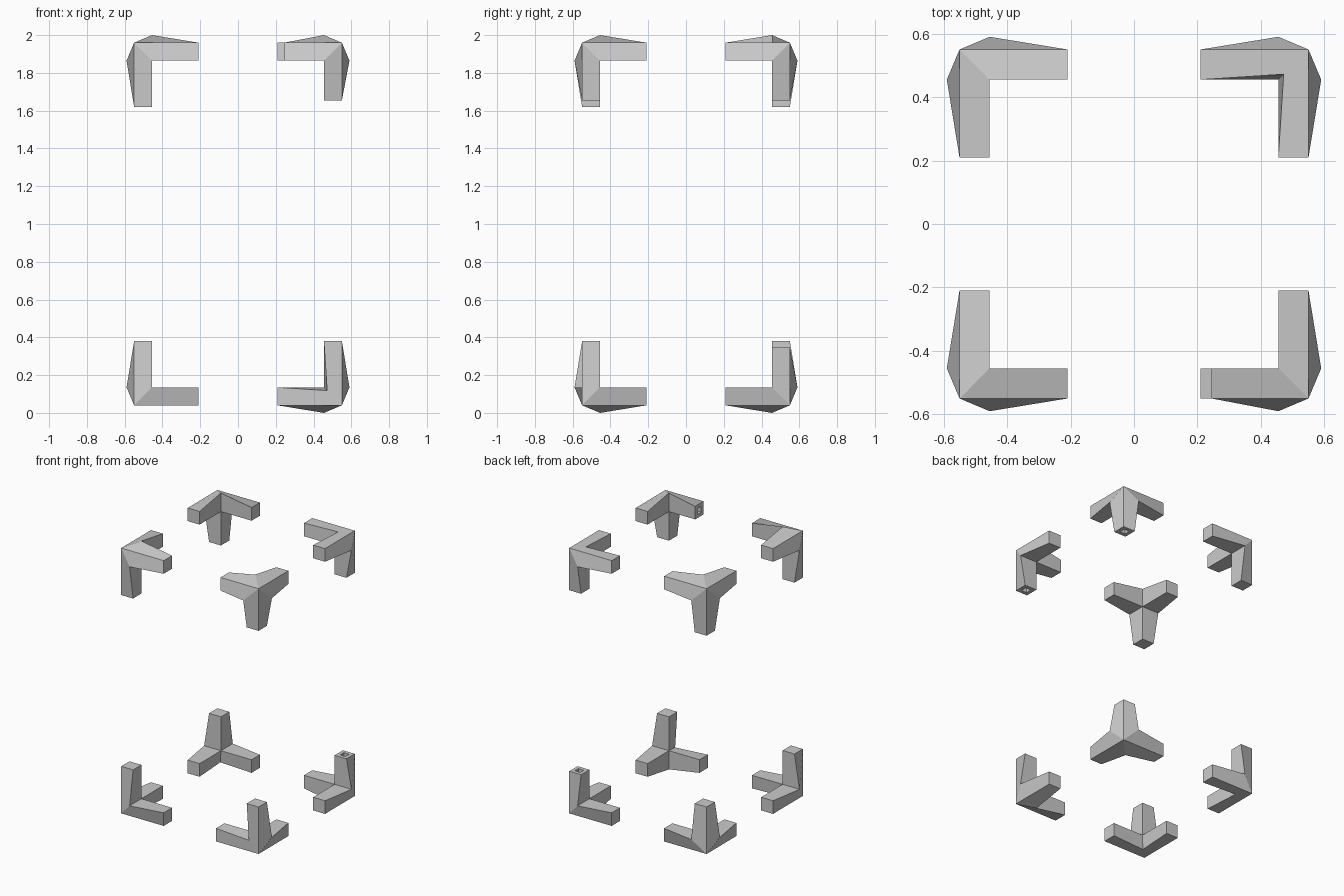
import bpy, bmesh
from itertools import product

if "Cube" in bpy.data.objects:
    bpy.data.objects.remove(bpy.data.objects["Cube"])

T = 0.095        # arm thickness
LONG, SHORT = 0.34, 0.305
BULGE = 0.04     # how far the inside elbow of each outer face is pushed out
NOTCH = 0.078    # elbow position on the faces that stay flat

# Exceptions, keyed by corner signs: axes (0=x, 1=y, 2=z)
FLAT = {(1, -1, -1): [1], (1, 1, 1): [2], (-1, -1, -1): [2], (-1, 1, -1): [2]}
CUT_ARMS = {(1, -1, 1): [0, 2], (1, 1, 1): [2], (1, 1, -1): [2]}


def bracket(name, s):
    bm = bmesh.new()
    outer = (s[0] * 0.55, s[1] * 0.55, 1 + s[2] * 0.96)

    def vert(p):
        return bm.verts.new([outer[i] - s[i] * p[i] for i in range(3)])

    # Outer corner, inner corner and one elbow per outer face
    corner = vert((0, 0, 0))
    inner = vert((T, T, T))
    elbow = []
    for k in range(3):
        flat = k in FLAT.get(s, [])
        p = [NOTCH if flat else T] * 3
        p[k] = 0 if flat else -BULGE
        elbow.append(vert(p))

    # Three square arms growing out of those points
    holes = []
    for k in range(3):
        i, j = (k + 1) % 3, (k + 2) % 3
        cut = k in CUT_ARMS.get(s, [])
        end = []
        for u, v in ((0, 0), (T, 0), (T, T), (0, T)):
            p = [0, 0, 0]
            p[k], p[i], p[j] = (SHORT if cut else LONG), u, v
            end.append(vert(p))
        root = [corner, elbow[j], inner, elbow[i]]
        for n in range(4):
            m = (n + 1) % 4
            bm.faces.new((root[n], root[m], end[m], end[n]))
        cap = bm.faces.new(end)
        if cut:
            holes.append(cap)
    bmesh.ops.recalc_face_normals(bm, faces=bm.faces)

    # Small pin holes in the ends of the shortened arms
    if holes:
        bmesh.ops.inset_individual(bm, faces=holes, thickness=0.037)
        bmesh.ops.inset_individual(bm, faces=holes, thickness=0.001, depth=-0.03)

    mesh = bpy.data.meshes.new(name)
    bm.to_mesh(mesh)
    bm.free()
    bpy.context.collection.objects.link(bpy.data.objects.new(name, mesh))


# One bracket at every corner of the box
for s in product((-1, 1), repeat=3):
    name = "_".join(("corner_bracket", "top" if s[2] > 0 else "bottom",
                     "back" if s[1] > 0 else "front",
                     "right" if s[0] > 0 else "left"))
    bracket(name, s)
